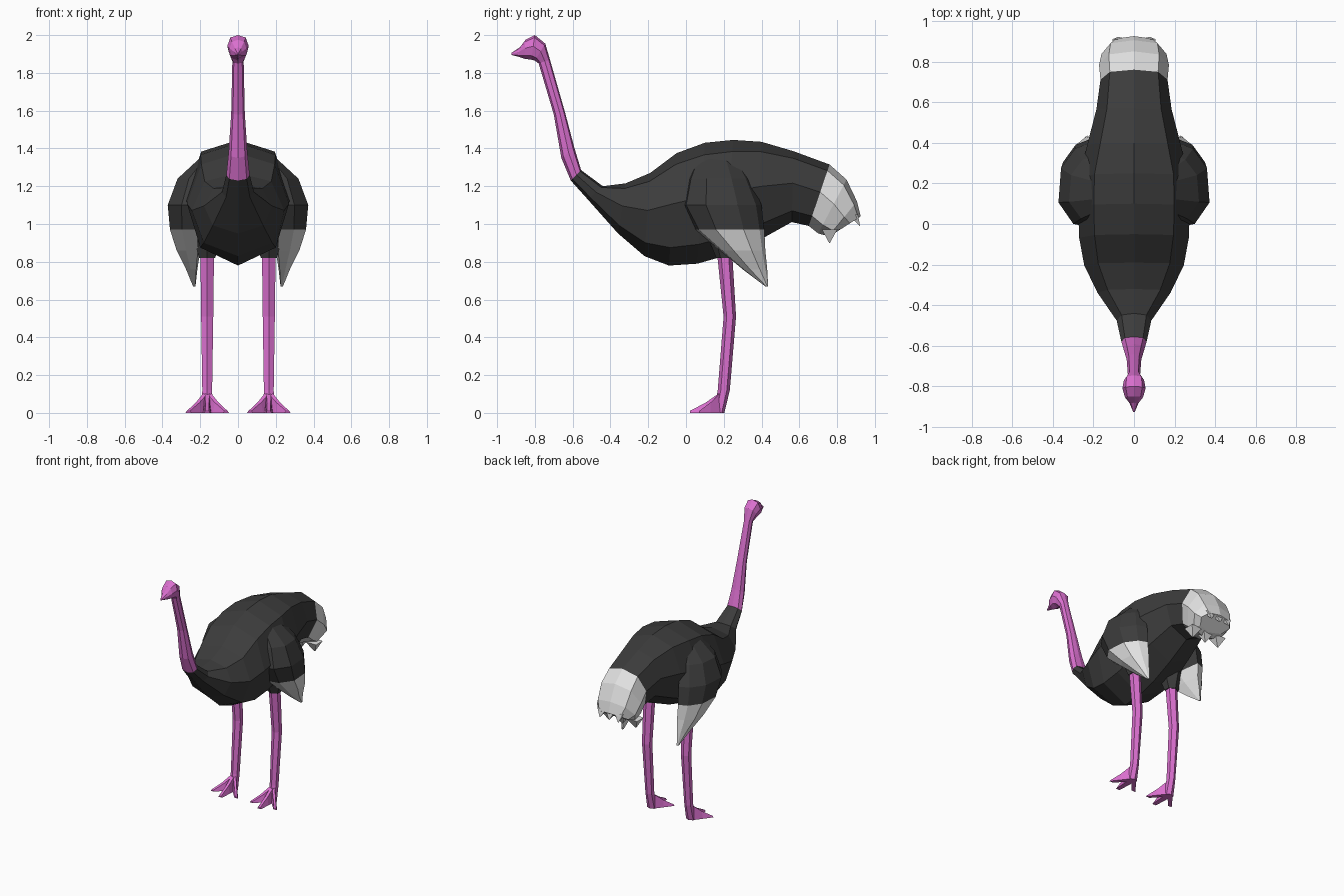
import bpy
import bmesh
from mathutils import Vector

old = bpy.data.objects.get("Cube")
if old:
    bpy.data.objects.remove(old, do_unlink=True)


def material(name, rgb):
    m = bpy.data.materials.new(name)
    m.use_nodes = True
    m.diffuse_color = (*rgb, 1)
    m.node_tree.nodes["Principled BSDF"].inputs["Base Color"].default_value = (*rgb, 1)
    return m


BLACK = material("black_plumage", (0.045, 0.045, 0.045))
WHITE = material("white_plumage", (0.75, 0.75, 0.75))
PINK = material("pink_skin", (0.70, 0.16, 0.62))


def loft(name, rings, mats, split=None):
    """Skin a list of equal rings; bands from index split on use the second material."""
    bm = bmesh.new()
    rows = [[bm.verts.new(p) for p in ring] for ring in rings]
    n = len(rows[0])
    for i, (a, b) in enumerate(zip(rows, rows[1:])):
        for j in range(n):
            k = (j + 1) % n
            f = bm.faces.new((a[j], a[k], b[k], b[j]))
            f.material_index = int(split is not None and i >= split)
    bm.faces.new(rows[0])
    bm.faces.new(rows[-1]).material_index = int(split is not None)
    bmesh.ops.recalc_face_normals(bm, faces=bm.faces)
    mesh = bpy.data.meshes.new(name)
    bm.to_mesh(mesh)
    bm.free()
    for m in mats:
        mesh.materials.append(m)
    ob = bpy.data.objects.new(name, mesh)
    bpy.context.collection.objects.link(ob)
    return ob


# Cross-section shared by body, neck, head and tail
HALF = [(0, 1), (0.72, 0.8), (1, 0.1), (0.74, -0.68), (0, -1)]
SECTION = HALF + [(-x, h) for x, h in HALF[-2:0:-1]]


def section(y0, z0, y1, z1, w):
    """Ring standing between an underside point and a topside point."""
    low, high = Vector((0, y0, z0)), Vector((0, y1, z1))
    mid, up = (low + high) / 2, (high - low) / 2
    return [mid + up * h + Vector((w * x, 0, 0)) for x, h in SECTION]


# Body
neck_joint = (-0.61, 1.23, -0.555, 1.285, 0.062)
tail_joint = (0.65, 0.99, 0.76, 1.315, 0.165)
body = [
    neck_joint,
    (-0.52, 1.13, -0.44, 1.20, 0.085),
    (-0.36, 0.95, -0.32, 1.215, 0.18),
    (-0.22, 0.83, -0.19, 1.27, 0.245),
    (-0.09, 0.78, -0.05, 1.375, 0.27),
    (0.06, 0.79, 0.10, 1.43, 0.275),
    (0.20, 0.83, 0.25, 1.445, 0.27),
    (0.38, 0.91, 0.40, 1.435, 0.23),
    (0.56, 1.01, 0.57, 1.385, 0.185),
    tail_joint,
]
loft("body", [section(*r) for r in body], [BLACK])

# Neck, head and beak in one skin
neck = [
    neck_joint,
    (-0.66, 1.35, -0.59, 1.40, 0.05),
    (-0.70, 1.58, -0.64, 1.59, 0.036),
    (-0.78, 1.85, -0.72, 1.87, 0.03),
    (-0.80, 1.865, -0.745, 1.955, 0.05),
    (-0.82, 1.87, -0.80, 2.0, 0.057),
    (-0.855, 1.875, -0.85, 1.975, 0.045),
    (-0.885, 1.885, -0.88, 1.935, 0.022),
    (-0.925, 1.895, -0.925, 1.905, 0.004),
]
loft("neck_and_head", [section(*r) for r in neck], [PINK])

# Tail
tail = [
    tail_joint,
    (0.70, 0.95, 0.85, 1.235, 0.172),
    (0.755, 0.935, 0.905, 1.12, 0.16),
    (0.80, 0.96, 0.925, 1.04, 0.125),
]
loft("tail", [section(*r) for r in tail], [WHITE])


def spike(name, base, tip, half_x, half_y, mat):
    """Pointed feather hanging from a rectangular base."""
    corners = [(-1, -1), (1, -1), (1, 1), (-1, 1)]
    rings = [[Vector(c) + Vector((half_x * k * a, half_y * k * b, 0)) for a, b in corners]
             for c, k in ((base, 1), (tip, 0.06))]
    return loft(name, rings, [mat])


for i, x in enumerate((-0.07, 0, 0.07)):
    spike(f"tail_feather_{i}", (x, 0.885, 1.05), (x * 1.1, 0.92, 0.99), 0.035, 0.025, WHITE)
    spike(f"under_feather_{i}", (x * 1.5, 0.76, 0.97), (x * 1.6, 0.76, 0.90), 0.045, 0.04, WHITE)

# Wings: height, front y, back y, inner x, outer x
wing = [
    (1.36, 0.06, 0.27, 0.13, 0.19),
    (1.24, 0.01, 0.34, 0.17, 0.32),
    (1.10, -0.02, 0.40, 0.19, 0.372),
    (0.97, 0.05, 0.415, 0.20, 0.36),
    (0.86, 0.18, 0.42, 0.20, 0.325),
    (0.76, 0.30, 0.43, 0.215, 0.275),
    (0.67, 0.42, 0.435, 0.225, 0.238),
]
WING_SECTION = [(0, 0.1), (0.05, 0.6), (0.3, 1), (0.7, 0.93), (0.93, 0.55), (1, 0.15), (0.5, 0)]

# Legs: height, centre y, half width, half depth
leg = [
    (0.84, 0.205, 0.036, 0.04),
    (0.51, 0.232, 0.032, 0.033),
    (0.12, 0.20, 0.026, 0.032),
    (0.0, 0.175, 0.03, 0.028),
]
thigh = [(0.98, 0.19, 0.085, 0.10), (0.87, 0.20, 0.058, 0.06), (0.82, 0.205, 0.042, 0.045)]
HEXAGON = [(0, -1), (1, -0.5), (1, 0.5), (0, 1), (-1, 0.5), (-1, -0.5)]
LEG_X = 0.163


def limb(name, rows, side, mat):
    loft(name, [[(side * LEG_X + a * w, y + b * d, z) for a, b in HEXAGON]
                for z, y, w, d in rows], [mat])


for side, label in ((1, "left"), (-1, "right")):
    loft(f"{label}_wing",
         [[(side * (xi + (xo - xi) * u), y0 + (y1 - y0) * t, z) for t, u in WING_SECTION]
          for z, y0, y1, xi, xo in wing], [BLACK, WHITE], split=3)
    limb(f"{label}_thigh", thigh, side, BLACK)
    limb(f"{label}_leg", leg, side, PINK)
    # Three splayed toes, each tapering from the ankle to a flat tip
    for i, (dx, tip_y) in enumerate(((-0.1, 0.07), (0, 0.02), (0.1, 0.07))):
        rings = []
        for t, w, h in ((0, 0.024, 0.115), (0.5, 0.02, 0.055), (1, 0.016, 0.01)):
            x, y = side * LEG_X + dx * t, 0.19 + (tip_y - 0.19) * t
            rings.append([(x - w, y, 0), (x + w, y, 0), (x + w * 0.5, y, h), (x - w * 0.5, y, h)])
        loft(f"{label}_toe_{i}", rings, [PINK])
